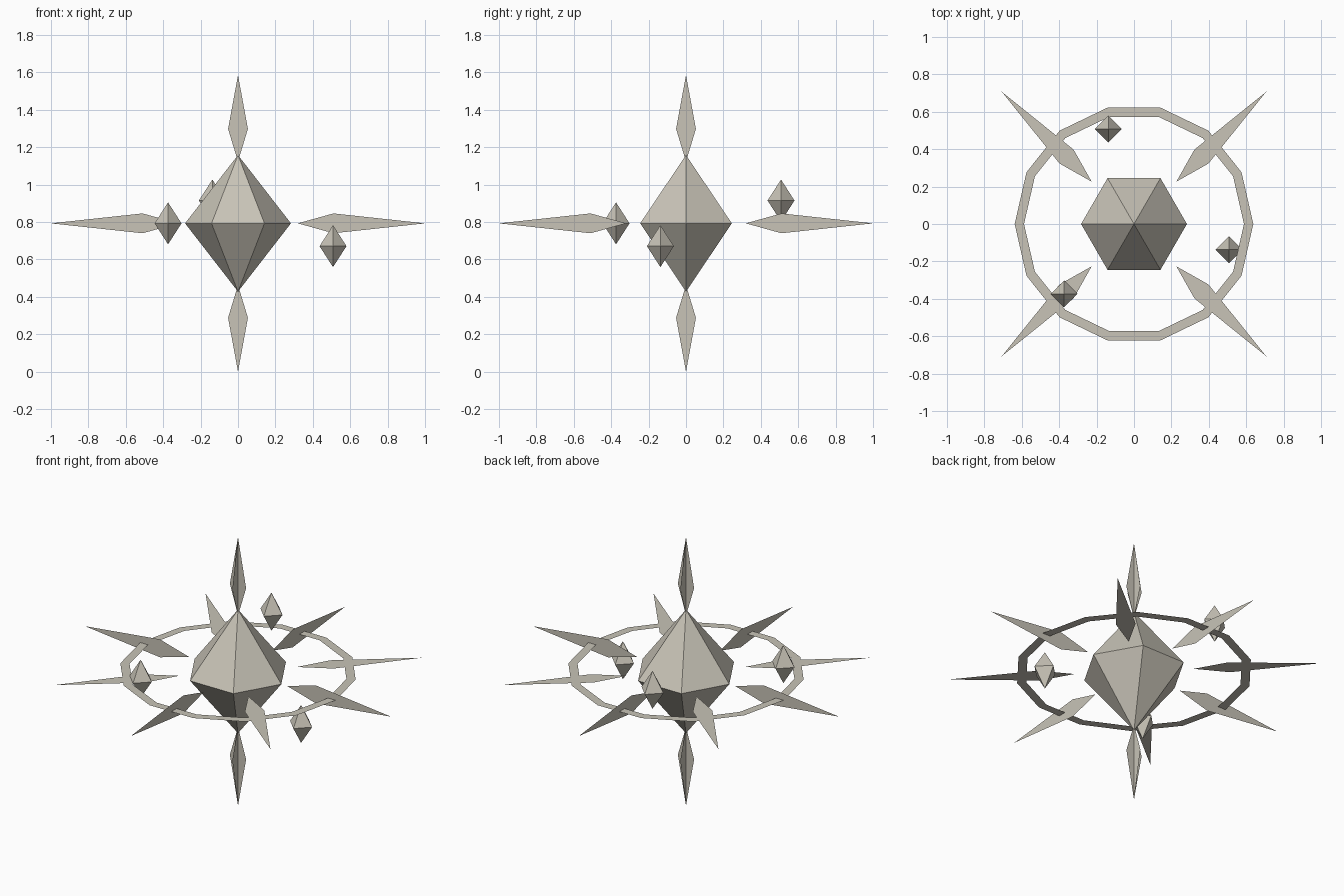
import bpy, bmesh, math
from mathutils import Matrix, Vector

cube = bpy.data.objects.get("Cube")
if cube:
    bpy.data.objects.remove(cube, do_unlink=True)

MID = 0.793  # height of the ring plane

stone = bpy.data.materials.new("pale_stone")
stone.use_nodes = True
colour = (0.58, 0.55, 0.475, 1)
stone.diffuse_color = colour
stone.node_tree.nodes["Principled BSDF"].inputs["Base Color"].default_value = colour


def finish(name, bm):
    mesh = bpy.data.meshes.new(name)
    bm.to_mesh(mesh)
    bm.free()
    mesh.materials.append(stone)
    obj = bpy.data.objects.new(name, mesh)
    bpy.context.collection.objects.link(obj)
    return obj


def gem(name, sides, radius, half_height, centre):
    """Double pyramid with its first corner on the x axis."""
    bm = bmesh.new()
    girdle = [bm.verts.new((radius * math.cos(a), radius * math.sin(a), 0))
              for a in (math.tau * i / sides for i in range(sides))]
    top = bm.verts.new((0, 0, half_height))
    bottom = bm.verts.new((0, 0, -half_height))
    for i in range(sides):
        a, b = girdle[i], girdle[(i + 1) % sides]
        bm.faces.new((a, b, top))
        bm.faces.new((b, a, bottom))
    obj = finish(name, bm)
    obj.location = centre


def add_blade(bm, along, across, inner, widest, tip, half_width=0.053):
    """Flat kite pointing outwards along a direction."""
    along, across = Vector(along).normalized(), Vector(across)
    corners = (along * inner, along * widest - across * half_width,
               along * tip, along * widest + across * half_width)
    bm.faces.new([bm.verts.new(c) for c in corners])


# Central crystal and its floating shards
gem("central_crystal", 6, 0.283, 0.365, (0, 0, MID))
gem("front_right_shard", 4, 0.072, 0.112, (-0.374, -0.374, MID))
gem("left_shard", 4, 0.072, 0.112, (0.508, -0.137, MID - 0.122))
gem("back_shard", 4, 0.072, 0.112, (-0.137, 0.508, MID + 0.122))

# Flat ring around the crystal
bm = bmesh.new()
SIDES = 14
loops = [[bm.verts.new((r * math.cos(a), r * math.sin(a), 0))
          for a in (math.tau * i / SIDES for i in range(SIDES))]
         for r in (0.588, 0.638)]
inner, outer = loops
for i in range(SIDES):
    j = (i + 1) % SIDES
    bm.faces.new((inner[i], outer[i], outer[j], inner[j]))
finish("ring", bm).location.z = MID

# Eight side blades: upright on the axes, lying flat on the diagonals
for i in range(8):
    turn = Matrix.Rotation(math.tau * i / 8, 3, 'Z')
    along = turn @ Vector((1, 0, 0))
    flat = i % 2 == 1
    across = turn @ Vector((0, 1, 0)) if flat else Vector((0, 0, 1))
    bm = bmesh.new()
    add_blade(bm, along, across, 0.32, 0.51, 1.0)
    name = "diagonal_blade" if flat else "side_blade"
    finish(f"{name}_{i // 2 + 1}", bm).location.z = MID

# Top and bottom spikes, each of two crossed blades
for name, sign in (("top_spike", 1), ("bottom_spike", -1)):
    bm = bmesh.new()
    for across in ((1, 0, 0), (0, 1, 0)):
        add_blade(bm, (0, 0, sign), across, 0.33, 0.505, MID)
    finish(name, bm).location.z = MID
